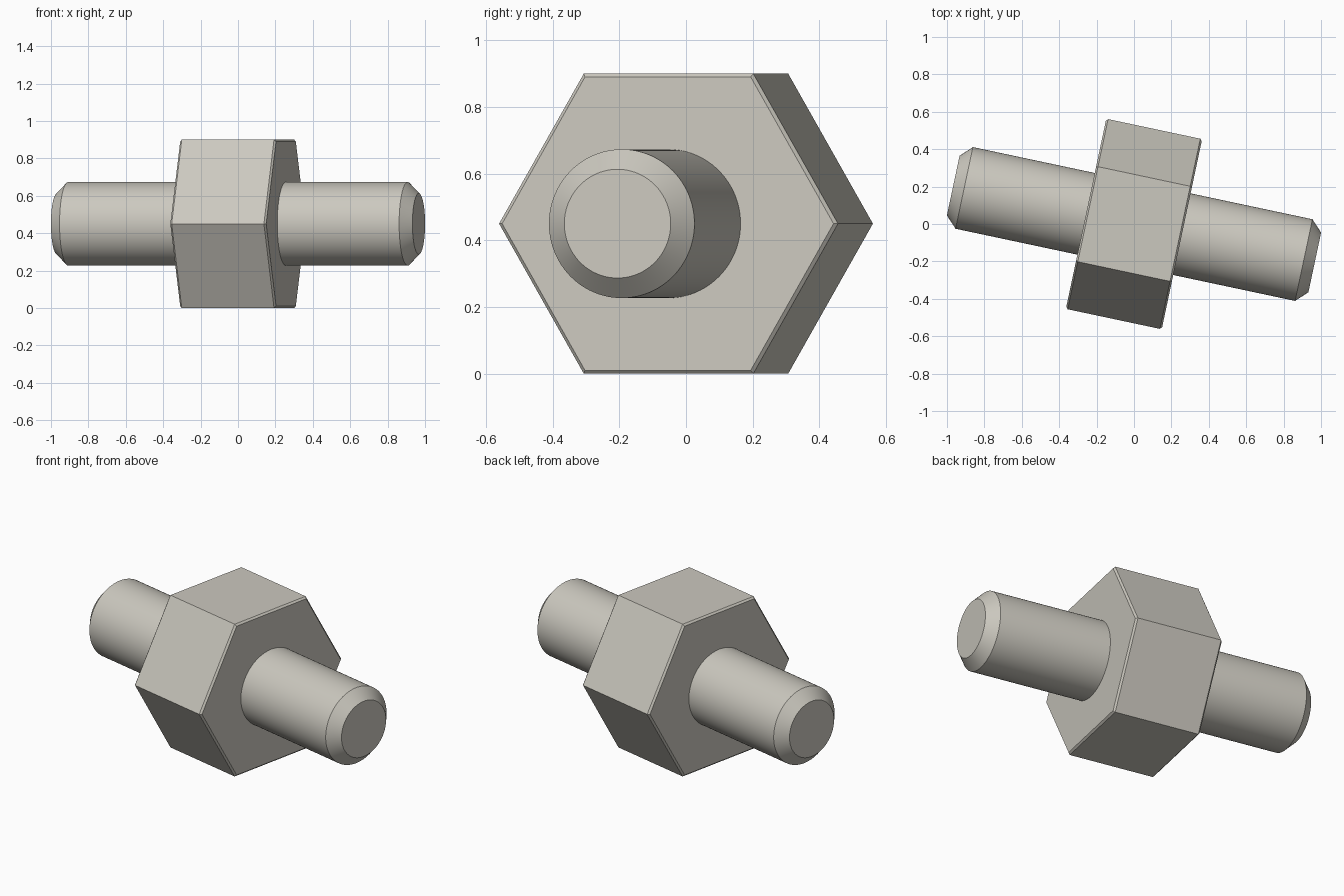
import bpy, bmesh
from math import sin, cos, pi, radians
from mathutils import Matrix

default = bpy.data.objects.get("Cube")
if default:
    bpy.data.objects.remove(default, do_unlink=True)

# Single warm grey metal
metal = bpy.data.materials.new("warm grey metal")
metal.use_nodes = True
colour = (0.60, 0.58, 0.52, 1)
metal.diffuse_color = colour
metal.node_tree.nodes["Principled BSDF"].inputs["Base Color"].default_value = colour

# Common axis: tilted in plan, at mid height
AXIS_HEIGHT = 0.45
AXIS = Matrix.Translation((0, 0, AXIS_HEIGHT)) @ Matrix.Rotation(radians(-12), 4, "Z")


def turned_bar(name, radius, half_length, chamfer, sides):
    """Prism along the axis with both ends chamfered at 45 degrees."""
    bm = bmesh.new()
    profile = [(-half_length, radius - chamfer), (-half_length + chamfer, radius),
               (half_length - chamfer, radius), (half_length, radius - chamfer)]
    rings = []
    for x, apothem in profile:
        # The hexagon is sized across its flats
        r = apothem / cos(pi / sides)
        rings.append([bm.verts.new((x, r * cos(2 * pi * i / sides), r * sin(2 * pi * i / sides)))
                      for i in range(sides)])
    for a, b in zip(rings, rings[1:]):
        for i in range(sides):
            j = (i + 1) % sides
            bm.faces.new((a[i], a[j], b[j], b[i]))
    bm.faces.new(rings[0])
    bm.faces.new(rings[-1])
    bmesh.ops.recalc_face_normals(bm, faces=bm.faces[:])
    mesh = bpy.data.meshes.new(name)
    bm.to_mesh(mesh)
    bm.free()
    mesh.materials.append(metal)
    obj = bpy.data.objects.new(name, mesh)
    obj.matrix_world = AXIS
    bpy.context.collection.objects.link(obj)
    return obj


# Round shaft through the hexagonal collar
shaft = turned_bar("shaft", 0.223, 0.988, 0.06, 96)
collar = turned_bar("hex_collar", AXIS_HEIGHT, 0.262, 0.01, 6)

# Smooth the round shaft, keep chamfer edges sharp
bpy.ops.object.select_all(action="DESELECT")
shaft.select_set(True)
bpy.context.view_layer.objects.active = shaft
bpy.ops.object.shade_smooth_by_angle(angle=radians(30))
